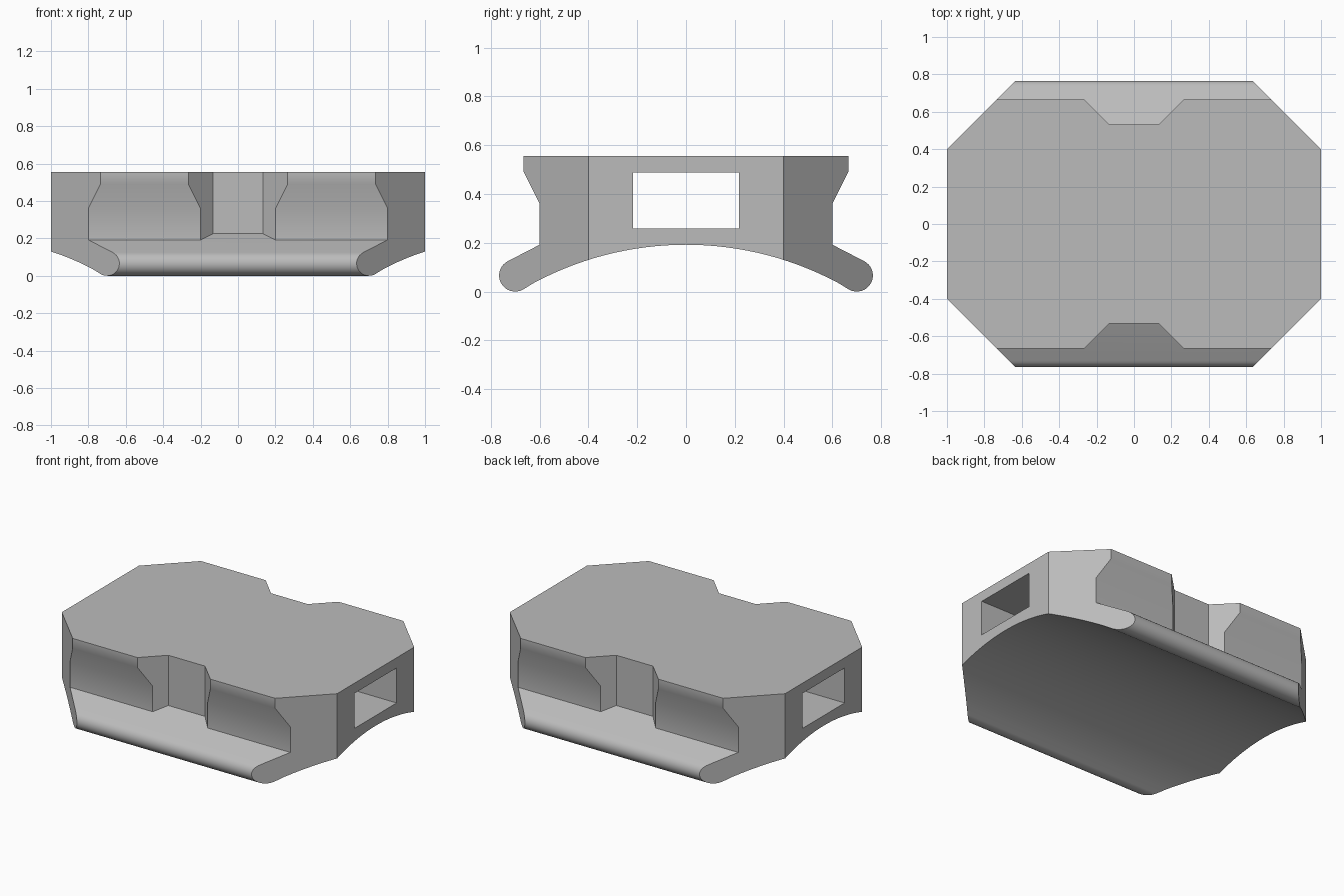
import bpy
import bmesh
from math import cos, sin, radians, sqrt

cube = bpy.data.objects.get("Cube")
if cube:
    bpy.data.objects.remove(cube, do_unlink=True)

grey = bpy.data.materials.new("plain_grey")
grey.use_nodes = True
color = (0.5, 0.5, 0.5, 1)
grey.diffuse_color = color
grey.node_tree.nodes["Principled BSDF"].inputs["Base Color"].default_value = color


def prism(name, bottom, top):
    """Solid between two matching outlines."""
    bm = bmesh.new()
    a = [bm.verts.new(p) for p in bottom]
    b = [bm.verts.new(p) for p in top]
    bm.faces.new(a)
    bm.faces.new(b)
    for i in range(len(a)):
        j = (i + 1) % len(a)
        bm.faces.new((a[i], a[j], b[j], b[i]))
    bmesh.ops.recalc_face_normals(bm, faces=bm.faces)
    mesh = bpy.data.meshes.new(name)
    bm.to_mesh(mesh)
    bm.free()
    mesh.materials.append(grey)
    obj = bpy.data.objects.new(name, mesh)
    bpy.context.collection.objects.link(obj)
    return obj


def along_x(name, outline, half):
    return prism(name, [(-half, y, z) for y, z in outline],
                 [(half, y, z) for y, z in outline])


# Body section: flared wall, rounded lip, arched underside
side = [(0.665, 0.555), (0.665, 0.49), (0.6, 0.36), (0.6, 0.192)]
for i in range(17):
    t = radians(64 - 184 * i / 16)
    side.append((0.7 + 0.066 * cos(t), 0.066 + 0.066 * sin(t)))
R = 1.32
for i in range(1, 16):
    y = 0.667 * (1 - i / 16)
    side.append((y, 0.192 - R + sqrt(R * R - y * y)))
outline = side + [(0, 0.192)] + [(-y, z) for y, z in reversed(side)]
body = along_x("body", outline, 1.1)

# Plan outline with chamfered corners
corner = [(1, 0.4), (0.5, 0.9)]
plan = corner + [(-x, y) for x, y in reversed(corner)]
plan += [(-x, -y) for x, y in plan]
trim = prism("corner_trim", [(x, y, -0.2) for x, y in plan],
             [(x, y, 0.8) for x, y in plan])

# Rectangular tunnel through the body
tunnel = along_x("tunnel_cutter", [(-0.218, 0.258), (0.218, 0.258),
                                   (0.218, 0.488), (-0.218, 0.488)], 1.3)


# Tapered notch in each long wall, its floor continuing the lip slope
def notch_cutter(name, s):
    half = [(0.133, 0.533, 0.225), (0.2, 0.6, 0.192), (0.4, 0.8, 0.192)]
    bm = bmesh.new()
    rows = []
    for x, y, z in half:
        rows.append([bm.verts.new((sx * x, s * y, h))
                     for sx, h in ((-1, z), (1, z), (1, 0.7), (-1, 0.7))])
    for a, b in zip(rows, rows[1:]):
        for i in range(4):
            j = (i + 1) % 4
            bm.faces.new((a[i], a[j], b[j], b[i]))
    bm.faces.new(rows[0])
    bm.faces.new(rows[-1])
    bmesh.ops.recalc_face_normals(bm, faces=bm.faces)
    mesh = bpy.data.meshes.new(name)
    bm.to_mesh(mesh)
    bm.free()
    mesh.materials.append(grey)
    obj = bpy.data.objects.new(name, mesh)
    bpy.context.collection.objects.link(obj)
    return obj


cutters = [(trim, 'INTERSECT'), (tunnel, 'DIFFERENCE'),
           (notch_cutter("front_notch_cutter", -1), 'DIFFERENCE'),
           (notch_cutter("back_notch_cutter", 1), 'DIFFERENCE')]

bpy.ops.object.select_all(action='DESELECT')
body.select_set(True)
bpy.context.view_layer.objects.active = body
for cutter, operation in cutters:
    mod = body.modifiers.new(cutter.name, 'BOOLEAN')
    mod.operation = operation
    mod.solver = 'EXACT'
    mod.object = cutter
    bpy.ops.object.modifier_apply(modifier=mod.name)
    bpy.data.objects.remove(cutter, do_unlink=True)

bpy.ops.object.shade_smooth_by_angle(angle=radians(30))
